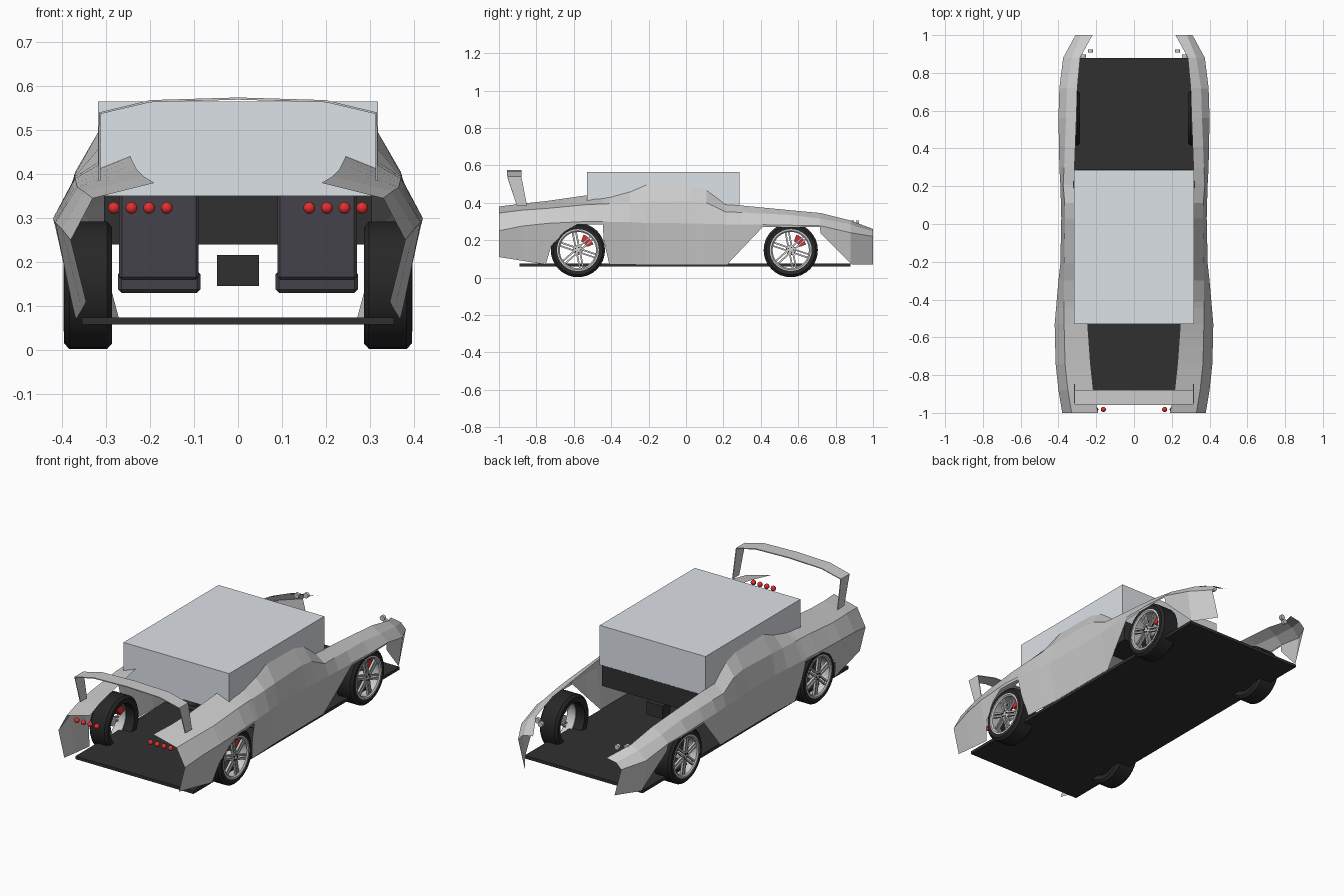
import bpy, bmesh, math
from mathutils import Matrix, Vector

if "Cube" in bpy.data.objects:
    bpy.data.objects.remove(bpy.data.objects["Cube"])


def material(name, *rgb):
    m = bpy.data.materials.new(name)
    m.diffuse_color = (*rgb, 1)
    m.use_nodes = True
    m.node_tree.nodes["Principled BSDF"].inputs["Base Color"].default_value = m.diffuse_color
    return m


BLACK = material("black", .03, .03, .03)
RUBBER = material("rubber", .02, .02, .02)
CLOTH = material("cloth", .06, .055, .07)
GLASS = material("glass", .72, .76, .8)
METAL = material("metal", .7, .7, .72)
RED = material("red", .75, .03, .03)


def finish(name, bm, mat=None, smooth=False):
    bmesh.ops.recalc_face_normals(bm, faces=bm.faces)
    me = bpy.data.meshes.new(name)
    bm.to_mesh(me)
    bm.free()
    ob = bpy.data.objects.new(name, me)
    bpy.context.collection.objects.link(ob)
    if mat:
        me.materials.append(mat)
    if smooth:
        bpy.context.view_layer.objects.active = ob
        ob.select_set(True)
        bpy.ops.object.shade_smooth_by_angle(angle=math.radians(35))
        ob.select_set(False)
    return ob


def add_box(bm, lo, hi, rot=None):
    lo, hi = Vector(lo), Vector(hi)
    m = Matrix.Translation((lo + hi) / 2) @ Matrix.Diagonal((*(hi - lo), 1))
    bmesh.ops.create_cube(bm, size=1, matrix=(rot @ m) if rot else m)


def box(name, lo, hi, mat=None, bevel=0):
    bm = bmesh.new()
    add_box(bm, lo, hi)
    if bevel:
        bmesh.ops.bevel(bm, geom=bm.edges[:], offset=bevel, segments=1, affect='EDGES')
    return finish(name, bm, mat)


def mirror(ob):
    m = ob.modifiers.new("mirror", 'MIRROR')
    off = bpy.data.objects.get("centre_line")
    if off is None:
        off = bpy.data.objects.new("centre_line", None)
        bpy.context.collection.objects.link(off)
        off.hide_render = True
    m.mirror_object = off
    m.use_mirror_merge = False
    return ob


def loft(bm, rows, closed=False):
    vs = [[bm.verts.new(p) for p in r] for r in rows]
    for a, b in zip(vs, vs[1:] + (vs[:1] if closed else [])):
        for i in range(len(a) - 1):
            bm.faces.new((a[i], b[i], b[i + 1], a[i + 1]))


def lathe(bm, profile, n=32):
    # profile of (x, radius) spun about the x axis
    rows = [[(x, r * math.cos(2 * math.pi * k / n), r * math.sin(2 * math.pi * k / n))
             for x, r in profile] for k in range(n)]
    loft(bm, rows, closed=True)


def sample(table, y):
    for a, b in zip(table, table[1:]):
        if a[0] <= y <= b[0]:
            t = (y - a[0]) / (b[0] - a[0])
            return [p + (q - p) * t for p, q in zip(a[1:], b[1:])]


# body side: y, crease x z, shoulder x z, top x z, sill x
SECTIONS = [
    (-1, .38, .25, .33, .345, .19, .38, .335),
    (-.88, .40, .275, .35, .36, .215, .395, .35),
    (-.74, .415, .29, .365, .37, .23, .41, .37),
    (-.53, .42, .30, .37, .39, .245, .44, .375),
    (-.3, .40, .297, .37, .40, .315, .46, .365),
    (-.21, .39, .292, .37, .405, .315, .50, .36),
    (.03, .385, .29, .365, .41, .315, .495, .36),
    (.11, .387, .287, .367, .40, .315, .47, .36),
    (.21, .39, .285, .375, .352, .32, .39, .36),
    (.3, .395, .285, .37, .348, .315, .385, .365),
    (.56, .40, .28, .36, .335, .305, .36, .37),
    (.72, .395, .277, .355, .315, .30, .345, .37),
    (.88, .375, .24, .33, .285, .285, .305, .35),
    (1, .31, .22, .28, .25, .22, .26, .27)]
# lower edge with wheel arches: y, z
EDGE = [(-1, .11), (-.75, .07), (-.72, .17), (-.65, .245), (-.58, .285), (-.445, .285),
        (-.44, .2), (-.41, .07), (.22, .07), (.41, .27), (.715, .27), (.72, .235),
        (.885, .07), (1, .07)]
rows = []
for y in sorted({r[0] for r in SECTIONS} | {e[0] for e in EDGE}):
    cx, cz, sx, sz, tx, tz, bx = sample(SECTIONS, y)
    z = sample(EDGE, y)[0]
    x = bx + (cx - bx) * (z - .07) / (cz - .07)
    rows.append([(x, y, z), (cx, y, cz), (sx, y, sz), (tx, y, tz)])
bm = bmesh.new()
loft(bm, rows)
mirror(finish("body_side", bm))

# floor, cabin and interior
box("floor_plate", (-.355, -.89, .058), (.355, .88, .074), BLACK)
box("cabin", (-.318, -.53, .35), (.318, .287, .565), GLASS)
box("dashboard", (-.305, .12, .24), (.305, .288, .352), BLACK)
box("console", (-.048, .2, .146), (.048, .27, .216), BLACK)
mirror(box("seat_back", (.09, -.24, .16), (.27, -.17, .42), CLOTH, .006))
mirror(box("seat_cushion", (.085, -.23, .13), (.273, .06, .18), CLOTH, .008))

# rear wing: thin bent ribbon with a leg at each end
bm = bmesh.new()
path = [(.318, -.905, -.85, .385), (.316, -.955, -.88, .54), (.2, -.957, -.88, .568), (0, -.957, -.88, .574)]
path += [(-x, a, b, z) for x, a, b, z in path[-2::-1]]
loft(bm, [[(x, a, z), (x, b, z)] for x, a, b, z in path])
wing = finish("rear_wing", bm)
wing.modifiers.new("thickness", 'SOLIDIFY').thickness = .005

# lamps
for i, x in enumerate((.162, .202, .242, .282)):
    bm = bmesh.new()
    bmesh.ops.create_uvsphere(bm, u_segments=16, v_segments=8, radius=.0135,
                              matrix=Matrix.Translation((x, -.982, .323)))
    mirror(finish(f"tail_lamp_{i}", bm, RED, True))
for i, (x, y) in enumerate(((.23, .917), (.268, .89))):
    bm = bmesh.new()
    bmesh.ops.create_cone(bm, cap_ends=True, segments=16, radius1=.014, radius2=.014, depth=.016,
                          matrix=Matrix.Translation((x, y, .292)) @ Matrix.Rotation(math.pi / 2, 4, 'X'))
    mirror(finish(f"head_lamp_{i}", bm, METAL, True))

# wheels, built about their own centre and mirrored across the car
for label, y in (("rear", -.578), ("front", .56)):
    parts = []
    bm = bmesh.new()
    lathe(bm, [(.29, .105), (.286, .132), (.298, .145), (.383, .145), (.395, .132),
               (.391, .105), (.29, .105)])
    parts.append(finish(label + "_tyre", bm, RUBBER, True))
    bm = bmesh.new()
    lathe(bm, [(.34, .102), (.392, .104), (.395, .112), (.396, .104), (.39, .097), (.34, .097), (.34, .102)])
    lathe(bm, [(.345, .0), (.345, .026), (.388, .024), (.391, 0)], 16)
    for k in range(6):
        for side in (-.009, .009):
            add_box(bm, (.378, side - .0045, .02), (.39, side + .0045, .1),
                    Matrix.Rotation(k * math.pi / 3 + .2, 4, 'X'))
    parts.append(finish(label + "_rim", bm, METAL, True))
    bm = bmesh.new()
    for k in range(5):
        a = k * 2 * math.pi / 5
        add_box(bm, (.386, .015 * math.cos(a) - .003, .015 * math.sin(a) - .003),
                (.393, .015 * math.cos(a) + .003, .015 * math.sin(a) + .003))
    parts.append(finish(label + "_wheel_nuts", bm, RUBBER))
    # brake caliper as a short thick arc
    bm = bmesh.new()
    arc = []
    for k in range(6):
        a = math.radians(20 + 10 * k)
        c, s = math.cos(a), math.sin(a)
        arc.append([(x, r * c, r * s) for x, r in
                    ((.335, .05), (.37, .05), (.37, .088), (.335, .088), (.335, .05))])
    loft(bm, arc)
    bmesh.ops.remove_doubles(bm, verts=bm.verts, dist=1e-5)
    bmesh.ops.holes_fill(bm, edges=bm.edges[:])
    parts.append(finish(label + "_brake_caliper", bm, RED))
    for p in parts:
        p.location = (0, y, .147)
        mirror(p)
